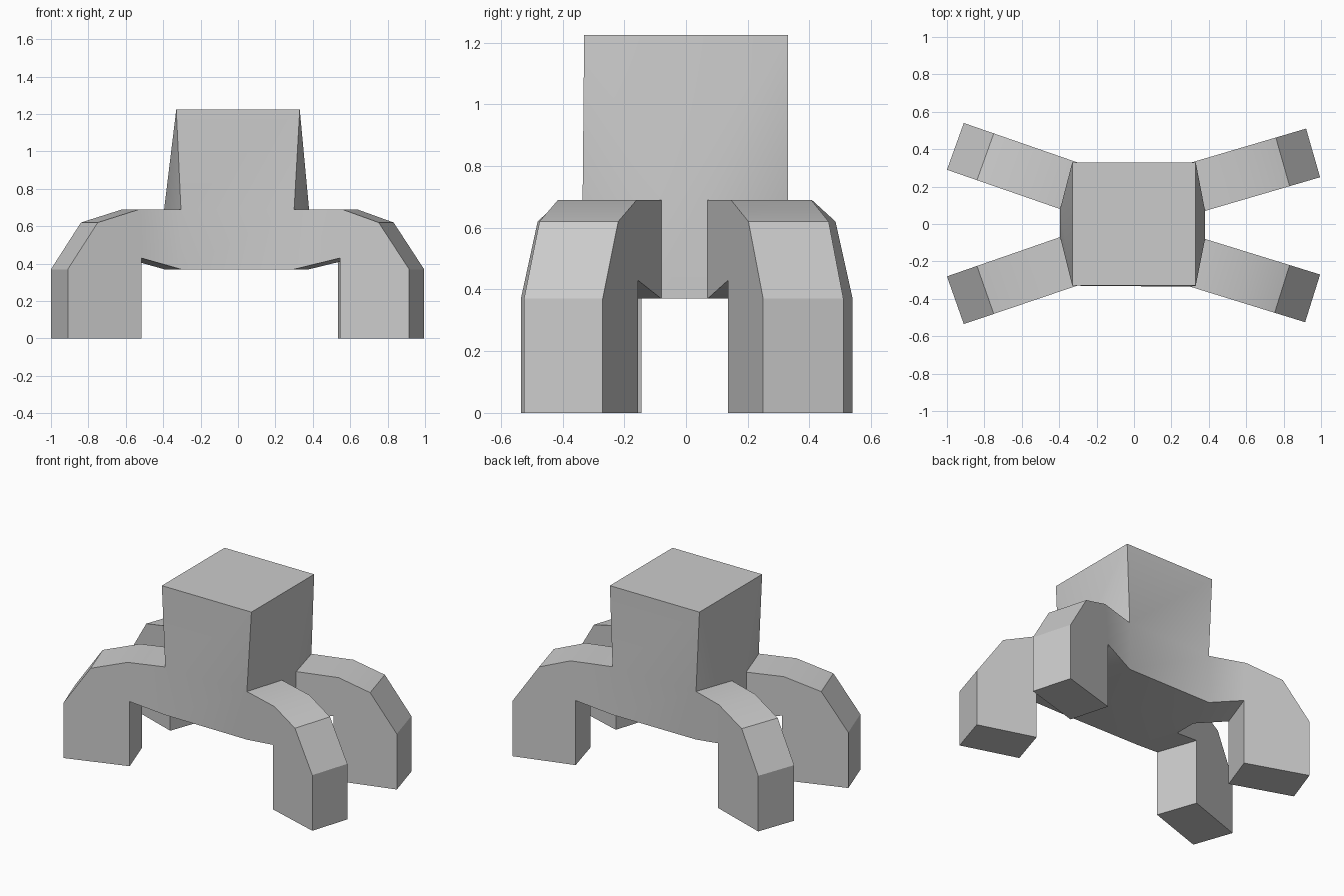
import bpy
import bmesh
from math import radians
from mathutils import Vector

if "Cube" in bpy.data.objects:
    bpy.data.objects.remove(bpy.data.objects["Cube"])

Z_BASE, Z_SHOULDER, Z_TOP = 0.37, 0.69, 1.225
HALF = 0.33

bm = bmesh.new()


def face(*points):
    bm.faces.new([bm.verts.new(p) for p in points])


def at(p, z):
    return (p[0], p[1], z)


def build_leg(root, tip, shoulder, knee):
    """Bent slab between root edge and tip edge; shoulder and knee are fractions of its length."""
    profile = [(0, Z_SHOULDER), (shoulder, Z_SHOULDER), (0.735, 0.62), (1, Z_BASE),
               (1, 0), (knee, 0), (knee, 0.43), (0, Z_BASE)]
    sides = [[at(Vector(r).lerp(Vector(t), f), z) for f, z in profile]
             for r, t in zip(root, tip)]
    for side in sides:
        face(*side)
    # strips around the profile, leaving the root end open
    a, b = sides
    for i in range(len(profile) - 1):
        face(a[i], a[i + 1], b[i + 1], b[i])


# Legs: (outer, inner) root corners, tip corners, shoulder and knee fractions
legs = {
    "front_right": (((0.30, -0.335), (0.38, -0.08)), ((0.915, -0.525), (0.995, -0.27)), 0.42, 0.40),
    "back_right": (((0.31, 0.33), (0.38, 0.07)), ((0.92, 0.51), (0.995, 0.25)), 0.42, 0.37),
    "back_left": (((-0.305, 0.33), (-0.395, 0.08)), ((-0.91, 0.54), (-1.0, 0.29)), 0.37, 0.35),
    "front_left": (((-0.305, -0.33), (-0.395, -0.07)), ((-0.91, -0.535), (-1.0, -0.28)), 0.37, 0.35),
}
for leg in legs.values():
    build_leg(*leg)

# Body: eight-sided base between the leg roots
(fro, fri), (bro, bri), (blo, bli), (flo, fli) = [leg[0] for leg in legs.values()]
face(*[at(p, Z_BASE) for p in (fro, fri, bri, bro, blo, bli, fli, flo)])
for p, q in ((flo, fro), (fri, bri), (bro, blo), (bli, fli)):
    face(at(p, Z_BASE), at(q, Z_BASE), at(q, Z_SHOULDER), at(p, Z_SHOULDER))

# Head block: base tapers up into a square top
fr, br, bl, fl = [(sx * HALF, sy * HALF, Z_TOP) for sx, sy in ((1, -1), (1, 1), (-1, 1), (-1, -1))]
face(fr, br, bl, fl)
for p, q, tp, tq in ((flo, fro, fl, fr), (fri, bri, fr, br), (bro, blo, br, bl), (bli, fli, bl, fl)):
    face(at(p, Z_SHOULDER), at(q, Z_SHOULDER), tq, tp)
for p, q, t in ((fro, fri, fr), (bri, bro, br), (blo, bli, bl), (fli, flo, fl)):
    face(at(p, Z_SHOULDER), at(q, Z_SHOULDER), t)

# Weld everything into one closed surface
bmesh.ops.remove_doubles(bm, verts=bm.verts[:], dist=0.0005)
bmesh.ops.recalc_face_normals(bm, faces=bm.faces[:])

mesh = bpy.data.meshes.new("four_legged_body")
bm.to_mesh(mesh)
bm.free()
body = bpy.data.objects.new("four_legged_body", mesh)
bpy.context.collection.objects.link(body)
bpy.context.view_layer.objects.active = body
body.select_set(True)
bpy.ops.object.shade_smooth_by_angle(angle=radians(30))
